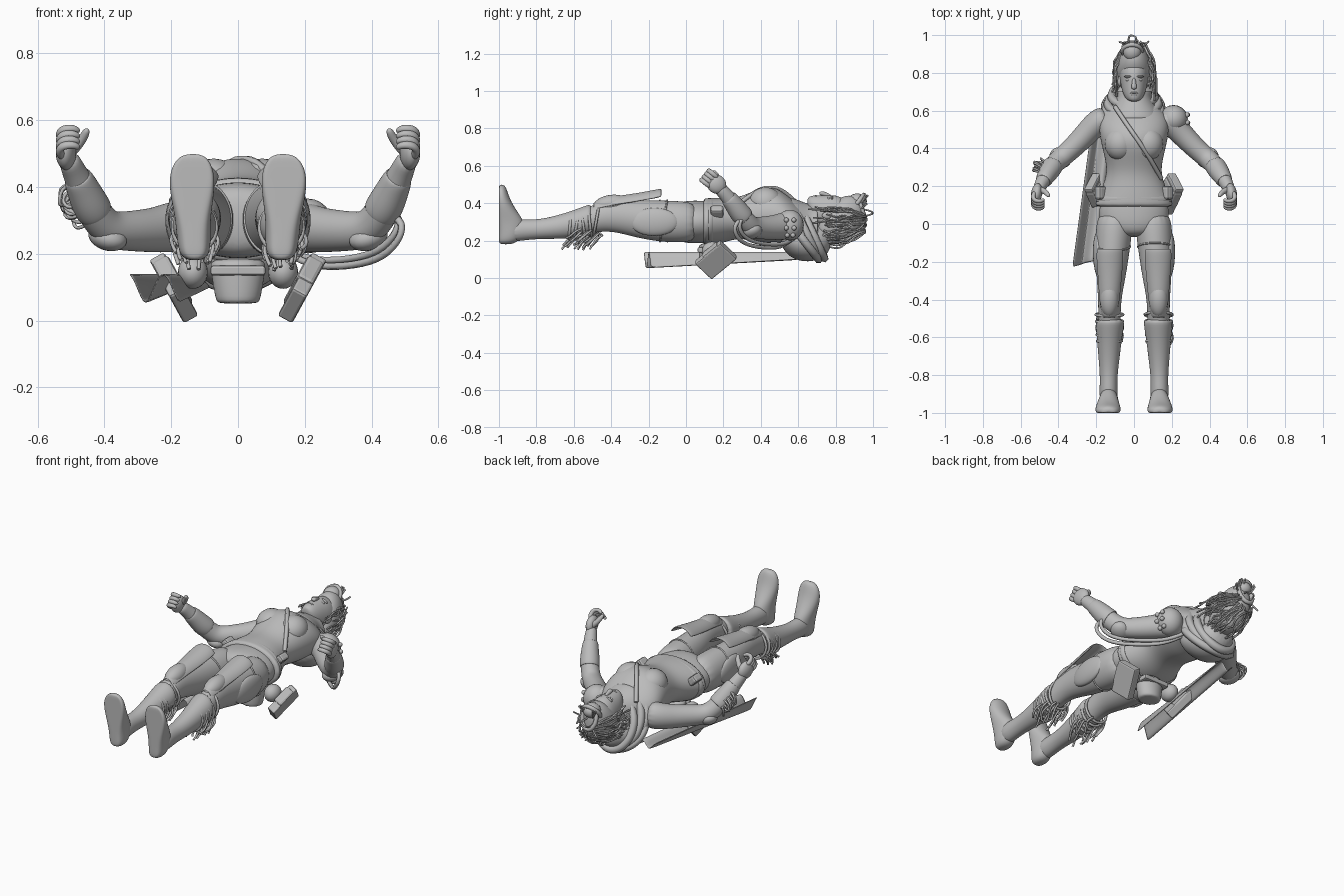
import bpy, bmesh, math, random
from mathutils import Vector, Matrix

random.seed(4)
if bpy.data.objects.get("Cube"):
    bpy.data.objects.remove(bpy.data.objects["Cube"])

GREY = bpy.data.materials.new("plain_grey")
GREY.use_nodes = True
GREY.diffuse_color = (0.5, 0.5, 0.5, 1)
GREY.node_tree.nodes["Principled BSDF"].inputs["Base Color"].default_value = (0.5, 0.5, 0.5, 1)


def add(name, data):
    ob = bpy.data.objects.new(name, data)
    bpy.context.collection.objects.link(ob)
    data.materials.append(GREY)
    return ob


def finish(name, bm, subdiv=0, thick=0, smooth=True):
    bmesh.ops.recalc_face_normals(bm, faces=bm.faces)
    me = bpy.data.meshes.new(name)
    bm.to_mesh(me)
    bm.free()
    me.polygons.foreach_set("use_smooth", [smooth] * len(me.polygons))
    ob = add(name, me)
    if thick:
        ob.modifiers.new("thickness", "SOLIDIFY").thickness = thick
    if subdiv:
        m = ob.modifiers.new("smooth", "SUBSURF")
        m.levels = m.render_levels = subdiv
    return ob


def loft(name, rings, ref=(0, 0, 1), axis=None, arc=None, cap=True, thick=0, segs=16, floor=None):
    """Skin elliptical rings (x, y, z, side radius, up radius); arc gives an open shell."""
    bm, rows, ref = bmesh.new(), [], Vector(ref)
    for i, (x, y, z, ra, rb) in enumerate(rings):
        a, b = rings[max(i - 1, 0)], rings[min(i + 1, len(rings) - 1)]
        t = Vector(axis) if axis else (Vector(b[:3]) - Vector(a[:3])).normalized()
        side = t.cross(ref).normalized()
        up = side.cross(t)
        row = []
        for k in range(segs + (1 if arc else 0)):
            f = k / segs
            ang = math.radians(arc[0] + (arc[1] - arc[0]) * f) if arc else math.tau * f
            p = Vector((x, y, z)) + side * ra * math.cos(ang) + up * rb * math.sin(ang)
            if floor is not None:
                p.y = max(p.y, floor)
            row.append(bm.verts.new(p))
        rows.append(row)
    for r0, r1 in zip(rows, rows[1:]):
        for k in range(segs):
            j = k + 1 if arc else (k + 1) % segs
            bm.faces.new((r0[k], r0[j], r1[j], r1[k]))
    if cap and not arc:
        bm.faces.new(rows[0])
        bm.faces.new(rows[-1])
    return finish(name, bm, 2, thick)


def body(name, prof, **kw):
    """Loft along y from (y, z centre, half width, half depth)."""
    return loft(name, [(0, y, z, a, b) for y, z, a, b in prof], axis=(0, 1, 0), **kw)


def ball(name, loc, size, rot=(0, 0, 0)):
    bm = bmesh.new()
    bmesh.ops.create_uvsphere(bm, u_segments=20, v_segments=12, radius=1)
    ob = finish(name, bm)
    ob.location, ob.scale, ob.rotation_euler = loc, size, rot


def box(name, loc, size, rot=(0, 0, 0), bevel=0.008):
    bm = bmesh.new()
    bmesh.ops.create_cube(bm, size=1, matrix=Matrix.Diagonal((*size, 1)))
    ob = finish(name, bm, smooth=False)
    ob.location, ob.rotation_euler = loc, rot
    m = ob.modifiers.new("bevel", "BEVEL")
    m.width, m.segments = bevel, 2


def cords(name, paths, radius, closed=False):
    cu = bpy.data.curves.new(name, "CURVE")
    cu.dimensions, cu.bevel_depth, cu.bevel_resolution = "3D", radius, 1
    cu.resolution_u, cu.use_fill_caps = 4, True
    for path in paths:
        sp = cu.splines.new("NURBS")
        sp.points.add(len(path) - 1)
        for p, co in zip(sp.points, path):
            p.co = (*co, 1)
        sp.order_u = 3
        sp.use_endpoint_u, sp.use_cyclic_u = not closed, closed
    return add(name, cu)


def hoop(y, x, z, a, b, tilt=0):
    return [(x + a * math.cos(i * math.tau / 16), y + tilt * math.sin(i * math.tau / 16),
             z + b * math.sin(i * math.tau / 16)) for i in range(16)]


def jit(a):
    return random.uniform(-a, a)


# torso
body("pelvis", [(-.07, .3, .1, .08), (-.02, .3, .18, .115), (.06, .3, .197, .118), (.2, .3, .16, .11)])
body("jacket", [(.085, .3, .215, .128), (.11, .3, .21, .13), (.18, .305, .178, .127), (.27, .32, .142, .108),
                (.36, .333, .16, .135), (.43, .34, .178, .155), (.5, .335, .19, .145), (.57, .305, .185, .115),
                (.63, .29, .12, .085), (.67, .29, .07, .07)])
body("neck", [(.6, .29, .06, .06), (.66, .3, .052, .055), (.74, .31, .052, .055)])
body("belt", [(.12, .3, .21, .13), (.148, .302, .198, .13)], cap=False, thick=.01)
cords("chest_strap", [[(-.1, .62, .37), (-.04, .53, .47), (.03, .43, .49), (.09, .34, .445), (.145, .24, .36)]], .012)

# head and face
body("head", [(.648, .405, .02, .02), (.662, .385, .045, .055), (.7, .36, .064, .085), (.75, .34, .074, .105),
              (.8, .335, .079, .112), (.85, .325, .073, .1), (.89, .32, .04, .055)])
loft("nose", [(0, .775, .435, .009, .01), (0, .745, .447, .011, .013), (0, .722, .455, .016, .013),
              (0, .714, .447, .012, .008)])
ball("upper_lip", (0, .694, .436), (.023, .006, .008))
ball("lower_lip", (0, .684, .433), (.02, .007, .009))
body("hair_cap", [(.7, .25, .065, .05), (.76, .285, .09, .1), (.82, .305, .096, .128), (.87, .32, .086, .128),
                  (.92, .335, .065, .1), (.95, .34, .035, .055)])
ball("hair_bun", (-.01, .915, .41), (.048, .052, .042))
cords("bun_coil", [hoop(.915, -.01, .4, .05, .045, .035), hoop(.94, -.01, .37, .045, .06, -.02)], .013, True)

# hair strands
strands = []
for i in range(48):
    phi = math.radians(random.uniform(150, 390))
    end, flare = random.uniform(.6, .95), random.uniform(1, 1.2)
    path = []
    for k in range(8):
        t = k / 7 * end
        r = math.sin(min(t * 2.2 + .45, 1.75)) * flare
        path.append((.097 * r * math.cos(phi) + jit(.013), .95 - .31 * t + jit(.012),
                     .31 + .122 * r * math.sin(phi) + jit(.013)))
    strands.append(path)
for i in range(9):
    a = random.uniform(0, math.tau)
    strands.append([(.03 * k * math.cos(a) + jit(.015), .9 + .022 * k + jit(.012),
                     .35 + .03 * k * math.sin(a) + jit(.012)) for k in range(4)])
strands.append([(0, .94, .37), (.02, .985, .36), (-.01, 1.0, .35), (-.03, .995, .34), (-.03, .95, .33)])
cords("hair_strands", strands, .005)

# scarf and collar
body("collar", [(.56, .315, .15, .12), (.62, .29, .12, .122), (.67, .28, .092, .112), (.705, .27, .1, .115)],
     cap=False, thick=.014)
body("scarf_drape", [(.5, .24, .1, .06), (.55, .21, .14, .1), (.62, .185, .145, .1), (.69, .185, .125, .098),
                     (.75, .2, .085, .08), (.775, .21, .05, .05)])
for i, (y, z, a, b, tilt) in enumerate([(.6, .27, .15, .125, -.05), (.64, .25, .135, .145, -.07),
                                        (.68, .235, .115, .13, -.06), (.62, .215, .15, .115, -.09)]):
    cords(f"scarf_fold_{i + 1}", [hoop(y, -.005, z, a, b, tilt)], .024, True)

# pleated cape hanging from the right shoulder
bm, rows = bmesh.new(), []
for i in range(13):
    t = i / 12
    row = []
    for k in range(13):
        u = k / 12
        x = -.215 - .115 * t + (.13 + .02 * t) * u
        wave = .045 * math.cos(u * 9) * (.45 + .55 * t)
        row.append(bm.verts.new((x, .6 - .83 * t + .04 * u * t, .115 - .022 * t + wave)))
    rows.append(row)
for r0, r1 in zip(rows, rows[1:]):
    for k in range(12):
        bm.faces.new((r0[k], r0[k + 1], r1[k + 1], r1[k]))
finish("cape", bm, 1, .007)

# back pouch
loft("back_pouch", [(0, .13, .05, .062, .055), (0, .13, .06, .07, .062), (0, .13, .15, .085, .065),
                    (0, .13, .19, .09, .065)], ref=(0, 1, 0), segs=12)
box("pouch_flap", (0, .13, .15), (.165, .135, .03))

for s, side in ((1, "left"), (-1, "right")):
    def mir(rings):
        return [(s * r[0], *r[1:]) for r in rings]

    # face details
    ball(side + "_eye", (s * .031, .763, .425), (.014, .008, .01))
    ball(side + "_brow", (s * .033, .781, .43), (.021, .006, .01), (0, s * .35, 0))
    ball(side + "_ear", (s * .077, .755, .335), (.01, .028, .018))
    ball(side + "_chest", (s * .073, .425, .405), (.083, .09, .08))

    # legs
    loft(side + "_leg", mir([(.1, .07, .3, .09, .1), (.105, -.03, .3, .1, .115), (.115, -.15, .305, .092, .112),
                             (.12, -.27, .317, .08, .102), (.128, -.38, .335, .064, .088),
                             (.13, -.47, .325, .06, .077), (.13, -.58, .29, .06, .07),
                             (.132, -.7, .27, .05, .06)]), axis=(0, -1, 0))
    loft(side + "_boot_shaft", mir([(.125, -.5, .318, .072, .08), (.127, -.53, .308, .078, .084),
                                    (.13, -.6, .288, .068, .076), (.132, -.7, .27, .058, .062),
                                    (.134, -.8, .26, .047, .052), (.135, -.87, .258, .048, .058),
                                    (.135, -.95, .25, .05, .06)]), axis=(0, -1, 0))
    loft(side + "_foot", mir([(.13, -.965, .18, .02, .03), (.13, -.955, .195, .045, .06),
                              (.132, -.94, .24, .052, .075), (.135, -.95, .3, .053, .09),
                              (.137, -.97, .36, .064, .065), (.138, -.985, .42, .071, .045),
                              (.137, -.988, .47, .06, .032), (.135, -.99, .5, .03, .02)]),
         ref=(0, 1, 0), axis=(0, 0, 1), floor=-1)
    loft(side + "_knee_plate", mir([(.128, -.13, .405, .08, .075), (.128, -.2, .395, .08, .07),
                                    (.128, -.3, .375, .07, .073), (.13, -.4, .36, .062, .075),
                                    (.13, -.5, .335, .045, .07)]), axis=(0, -1, 0), arc=(25, 155), thick=.012)
    ball(side + "_knee_cap", (s * .13, -.4, .395), (.05, .095, .05), (.13, 0, 0))
    ball(side + "_thigh_panel", (s * .185, -.17, .3), (.032, .13, .075), (0, 0, s * -.05))
    cords(side + "_thigh_strap", [hoop(-.12, s * .112, .305, .093, .112, s * .02)], .005, True)
    cords(side + "_shin_wraps", [hoop(-.48 - .035 * i, s * .13, .305 - .007 * i, .073 - .002 * i, .078 - .002 * i,
                                      jit(.015)) for i in range(5)], .008, True)

    # fringe hanging behind the shins
    fringe = []
    for i in range(18):
        a = math.radians(random.uniform(195, 345))
        dx, dz, y = math.cos(a) * .07, math.sin(a) * .07, random.uniform(-.6, -.44)
        fringe.append([(s * .13 + dx * r + jit(.006), y - d + jit(.008), .29 + dz - drop)
                       for r, d, drop in ((.9, 0, 0), (1.15, .02, .01), (1.1, .05, .04), (.9, .07, .06 + jit(.015)))])
    cords(side + "_shin_fringe", fringe, .006)

    # arms
    loft(side + "_arm", mir([(.13, .57, .29, .07, .08), (.195, .54, .28, .07, .078), (.25, .48, .27, .064, .068),
                             (.315, .412, .268, .058, .062), (.375, .358, .268, .055, .058),
                             (.412, .328, .295, .053, .055), (.445, .285, .35, .05, .052),
                             (.478, .235, .42, .04, .043), (.497, .2, .46, .034, .036),
                             (.51, .17, .49, .03, .036)]))
    loft(side + "_bracer", mir([(.427, .312, .322, .056, .058), (.445, .285, .352, .056, .058),
                                (.466, .253, .398, .049, .051), (.482, .225, .432, .043, .045)]), cap=False, thick=.01)
    ball(side + "_elbow_pad", (s * .39, .35, .25), (.062, .055, .04), (0, -s * .3, s * .6))

    # hand
    along, across = Vector((0, -.78, .62)), Vector((0, .62, .78))
    ball(side + "_palm", (s * .515, .163, .502), (.03, .055, .05), (-.65, 0, s * .15))
    for f in range(4):
        base = Vector((.53, .137, .522)) + across * (f - 1.5) * .021
        pts = [base + along * d + Vector((x, 0, 0)) for d, x in ((-.02, -.005), (.022, .008), (.045, -.008), (.047, -.04), (.03, -.056))]
        loft(f"{side}_finger_{f + 1}", mir([(*p, r, r) for p, r in zip(pts, (.014, .0145, .014, .0125, .009))]),
             ref=across, segs=8)
    loft(side + "_thumb", mir([(.51, .185, .495, .02, .02), (.48, .178, .525, .017, .017),
                               (.46, .162, .552, .015, .015), (.45, .145, .575, .01, .01)]), segs=8)

    # hip gear
    box(side + "_hip_case", (s * .192, .16, .098), (.05, .185, .13), (.75, s * .5, 0))
    box(side + "_case_lid", (s * .196, .17, .112), (.056, .11, .136), (.75, s * .5, 0), .012)
    box(side + "_belt_pouch", (s * .175, .165, .355), (.045, .07, .06), (0, s * .8, 0), .012)
    ball(side + "_holster_joint", (s * .135, .14, .145), (.045, .055, .05))

# studded left shoulder guard
centre = Vector((.21, .555, .283))
ball("shoulder_guard", centre, (.075, .075, .082))
for i in range(3):
    for k in range(2):
        turn, rise = -.25 + .55 * k, -.75 + .55 * i
        d = Vector((math.cos(rise) * math.cos(turn), math.cos(rise) * math.sin(turn), math.sin(rise)))
        ball(f"guard_stud_{i * 2 + k + 1}", centre + d * .079, (.013, .013, .013))

# left arm hoses
hose = [(.43, .32, .32), (.49, .275, .31), (.49, .255, .25), (.43, .3, .185), (.32, .41, .16), (.2, .52, .165), (.14, .57, .21)]
cords("arm_hoses", [hose, [(x - .01, y + .025, z + .018) for x, y, z in hose]], .011)

# right forearm tassels
loops = []
for i in range(15):
    t = random.random()
    x, y, z = -.43 - .04 * t, .31 - .05 * t, .33 + .08 * t
    loops.append([(x, y, z), (x - .055 + jit(.015), y + .035 + jit(.02), z + jit(.02)),
                  (x - .072 + jit(.012), y + .025 + jit(.025), z - .04 + jit(.02)),
                  (x - .04 + jit(.02), y + .02 + jit(.03), z - .06), (x, y, z - .03)])
cords("forearm_tassels", loops, .0055)
